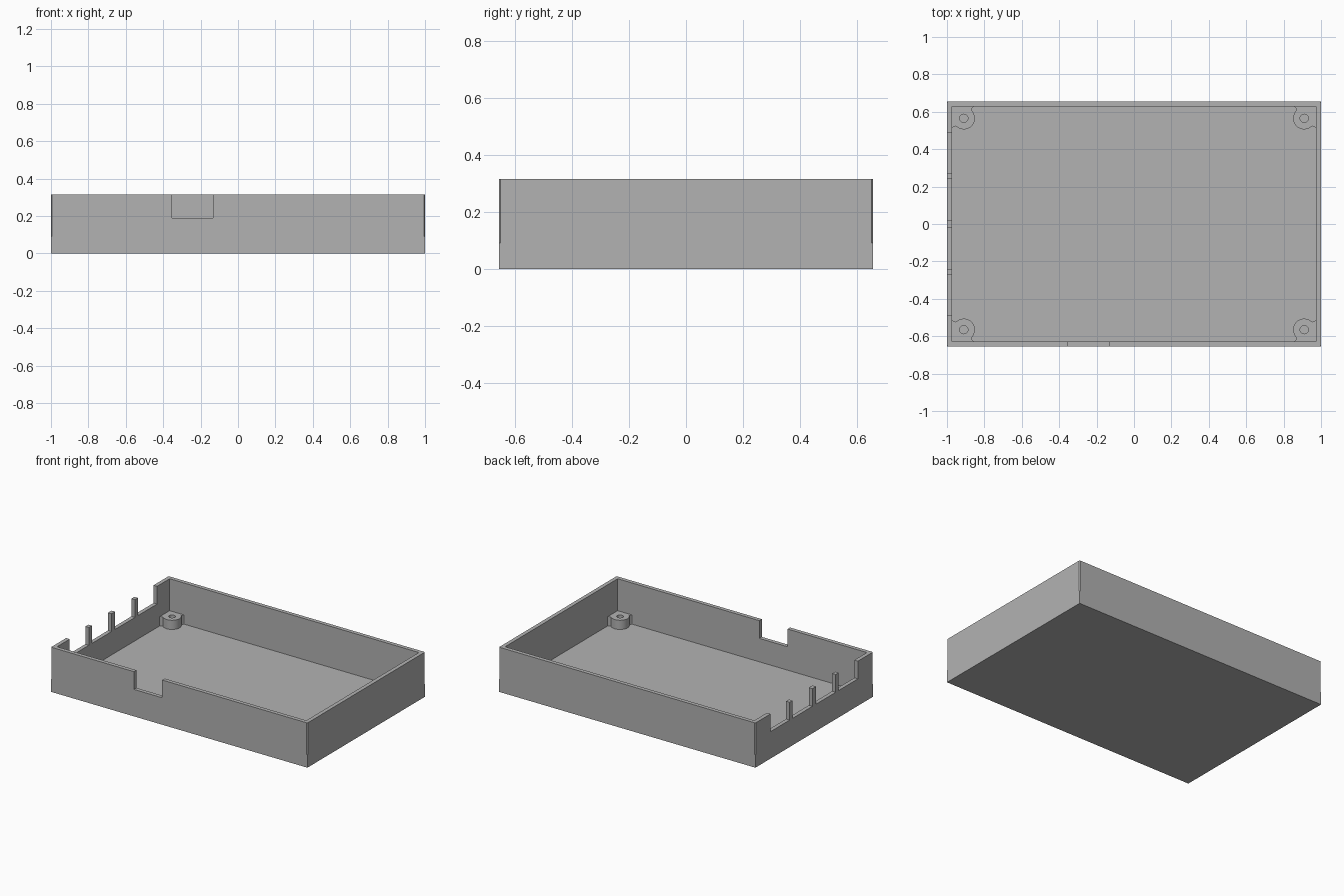
import bpy, bmesh, math
from mathutils import Matrix, Vector

if "Cube" in bpy.data.objects:
    bpy.data.objects.remove(bpy.data.objects["Cube"], do_unlink=True)

HX, HY, TOP = 1.0, 0.655, 0.315      # outer half sizes and height
WALL, FLOOR = 0.028, 0.025           # thicknesses
IX, IY = HX - WALL, HY - WALL        # inner half sizes
SEAT = 0.09                          # height of the screw bosses
OPEN = 0.19                          # sill of the wall openings

grey = bpy.data.materials.new("grey plastic")
grey.use_nodes = True
grey.diffuse_color = (0.448, 0.448, 0.448, 1)
grey.node_tree.nodes["Principled BSDF"].inputs["Base Color"].default_value = grey.diffuse_color


def to_object(name, bm):
    bmesh.ops.recalc_face_normals(bm, faces=bm.faces)
    mesh = bpy.data.meshes.new(name)
    bm.to_mesh(mesh)
    bm.free()
    mesh.materials.append(grey)
    obj = bpy.data.objects.new(name, mesh)
    bpy.context.collection.objects.link(obj)
    return obj


def box(name, lo, hi, turn=0):
    lo, hi = Vector(lo), Vector(hi)
    bm = bmesh.new()
    bmesh.ops.create_cube(bm, size=1, matrix=Matrix.Translation((lo + hi) / 2)
                          @ Matrix.Rotation(turn, 4, "Z")
                          @ Matrix.Diagonal((*(hi - lo), 1)))
    return to_object(name, bm)


def prism(name, outline, z0, z1):
    bm = bmesh.new()
    face = bm.faces.new([bm.verts.new((x, y, z0)) for x, y in outline])
    side = bmesh.ops.extrude_face_region(bm, geom=[face])["geom"]
    bmesh.ops.translate(bm, vec=(0, 0, z1 - z0),
                        verts=[v for v in side if isinstance(v, bmesh.types.BMVert)])
    return to_object(name, bm)


def combine(target, tool, operation):
    mod = target.modifiers.new(operation.lower(), "BOOLEAN")
    mod.operation, mod.object, mod.solver = operation, tool, "EXACT"
    bpy.context.view_layer.objects.active = target
    bpy.ops.object.modifier_apply(modifier=mod.name)
    bpy.data.objects.remove(tool, do_unlink=True)


def arc(cx, cy, r, start, end, steps):
    angles = [math.radians(start + (end - start) * i / steps) for i in range(steps + 1)]
    return [(cx + r * math.cos(a), cy + r * math.sin(a)) for a in angles]


# Open tray
tray = box("enclosure_tray", (-HX, -HY, 0), (HX, HY, TOP))
combine(tray, box("cavity", (-IX, -IY, FLOOR), (IX, IY, 1)), "DIFFERENCE")

# Front notch and the row of side slots, leaving thin fins between them
combine(tray, box("notch", (-0.353, -1, OPEN), (-0.133, -0.5, 1)), "DIFFERENCE")
for y0, y1 in ((0.02, 0.24), (0.273, 0.487)):
    for a, b in ((y0, y1), (-y1, -y0)):
        combine(tray, box("slot", (-1.2, a, OPEN), (-0.9, b, 1)), "DIFFERENCE")

# Corner bosses with flared necks and screw holes; small chamfers outside
C, R = 0.062, 0.059                  # boss centre from inner corner, radius
flare = [(0.113, -0.01), (0.113, 0.0), (0.106, 0.008)]
outline = ([(-0.01, -0.01)] + flare + arc(C, C, R, -45, 135, 28)
           + [(v, u) for u, v in reversed(flare)])
for sx in (-1, 1):
    for sy in (-1, 1):
        def place(points):
            return [(sx * (IX - u), sy * (IY - v)) for u, v in points]
        combine(tray, prism("boss", place(outline), FLOOR - 0.01, SEAT), "UNION")
        hole = arc(C, C, 0.022, 0, 345, 23)
        combine(tray, prism("hole", place(hole), FLOOR, 0.2), "DIFFERENCE")
        d = 0.004
        combine(tray, box("chamfer", (sx * HX - d, sy * HY - d, SEAT),
                          (sx * HX + d, sy * HY + d, 1), math.pi / 4), "DIFFERENCE")

# Smooth the round bosses, keep the box edges sharp
bpy.ops.object.select_all(action="DESELECT")
tray.select_set(True)
bpy.context.view_layer.objects.active = tray
bpy.ops.object.shade_smooth_by_angle(angle=math.radians(30))
